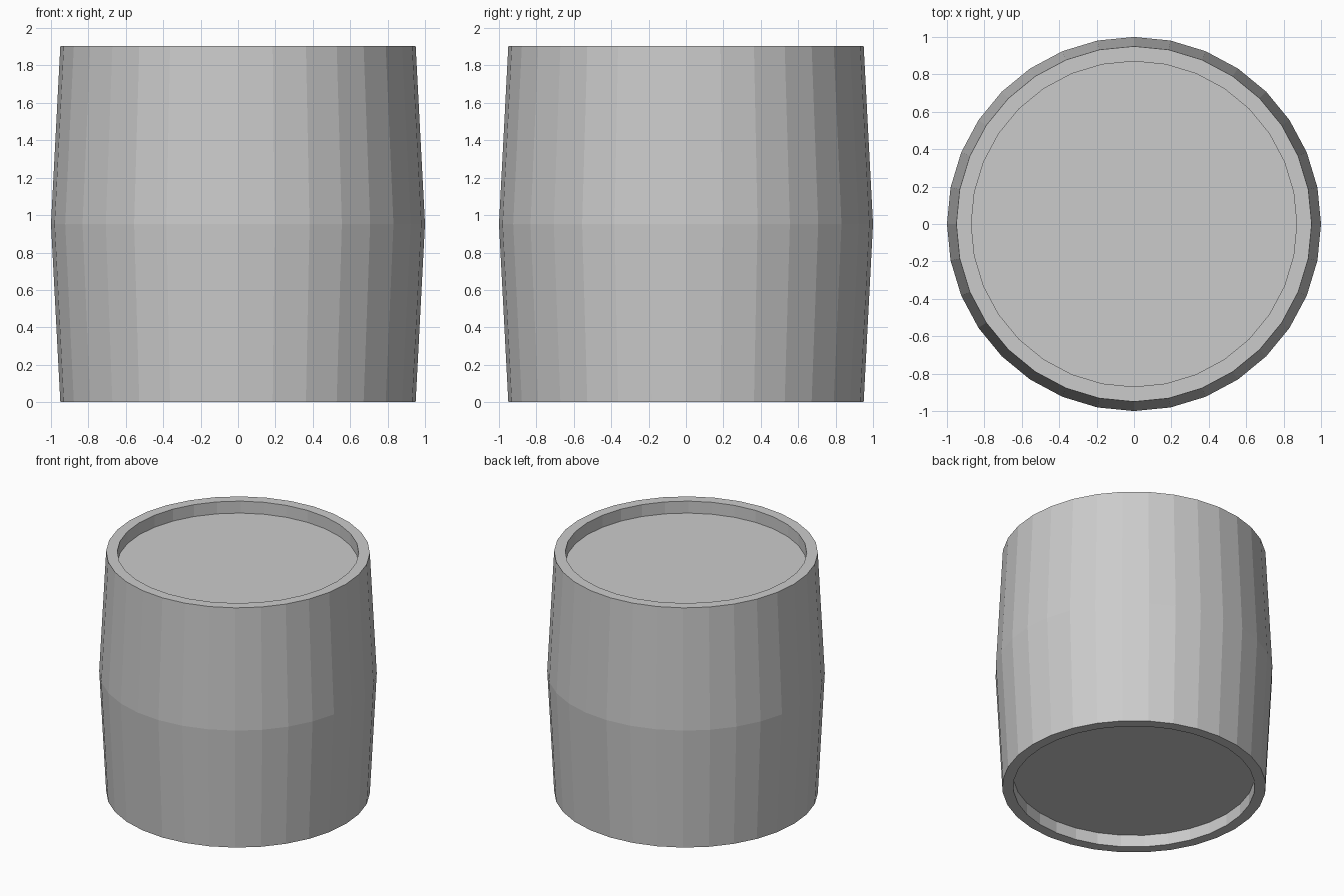
import bpy, bmesh
from math import cos, sin, tau

if "Cube" in bpy.data.objects:
    bpy.data.objects.remove(bpy.data.objects["Cube"])

SIDES = 32
HEIGHT = 1.905
RECESS = 0.095

# Half outline as (radius, z): lower recess, bulging wall, upper recess
profile = [
    (0.87, RECESS), (0.87, 0), (0.95, 0),
    (1.0, HEIGHT / 2),
    (0.95, HEIGHT), (0.87, HEIGHT), (0.87, HEIGHT - RECESS),
]

bm = bmesh.new()
rings = [[bm.verts.new((r * cos(tau * i / SIDES), r * sin(tau * i / SIDES), z))
          for i in range(SIDES)] for r, z in profile]

# Barrel wall and rims
for a, b in zip(rings, rings[1:]):
    for i in range(SIDES):
        j = (i + 1) % SIDES
        bm.faces.new((a[i], a[j], b[j], b[i]))

# Sunken lid and base
bm.faces.new(rings[0][::-1])
bm.faces.new(rings[-1])
bmesh.ops.recalc_face_normals(bm, faces=bm.faces)

mesh = bpy.data.meshes.new("barrel")
bm.to_mesh(mesh)
bm.free()
bpy.context.collection.objects.link(bpy.data.objects.new("barrel", mesh))
